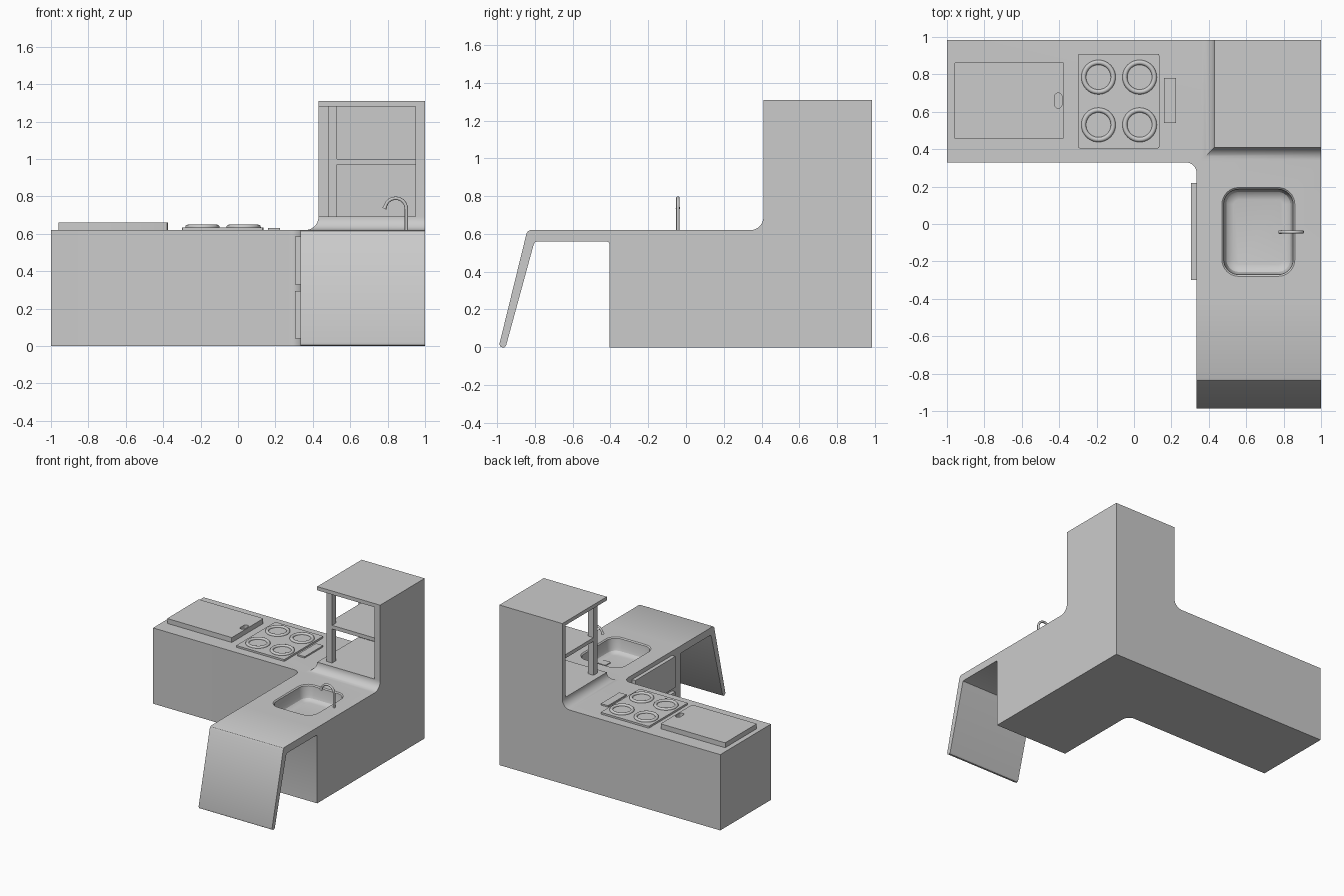
import bpy, bmesh
from math import sin, cos, pi, radians

if "Cube" in bpy.data.objects:
    bpy.data.objects.remove(bpy.data.objects["Cube"])


def finish(ob, angle=30):
    bpy.ops.object.select_all(action='DESELECT')
    ob.select_set(True)
    bpy.context.view_layer.objects.active = ob
    bpy.ops.object.shade_smooth_by_angle(angle=radians(angle))
    return ob


def loft(name, rings):
    """Closed solid through matching rings of 3D points."""
    bm = bmesh.new()
    vs = [[bm.verts.new(p) for p in r] for r in rings]
    n = len(vs[0])
    for a, b in zip(vs, vs[1:]):
        for i in range(n):
            j = (i + 1) % n
            bm.faces.new((a[i], a[j], b[j], b[i]))
    bm.faces.new(vs[0][::-1])
    bm.faces.new(vs[-1])
    bmesh.ops.recalc_face_normals(bm, faces=bm.faces[:])
    me = bpy.data.meshes.new(name)
    bm.to_mesh(me)
    bm.free()
    ob = bpy.data.objects.new(name, me)
    bpy.context.collection.objects.link(ob)
    return ob


def slab(name, pts, z0, z1):
    return loft(name, [[(x, y, z) for x, y in pts] for z in (z0, z1)])


def rect(x0, x1, y0, y1):
    return [(x0, y0), (x1, y0), (x1, y1), (x0, y1)]


def arc(cx, cy, r, a0, a1, n=8):
    return [(cx + r * cos(radians(a0 + (a1 - a0) * i / n)),
             cy + r * sin(radians(a0 + (a1 - a0) * i / n))) for i in range(n + 1)]


def rrect(x0, x1, y0, y1, r, n=8):
    return (arc(x0 + r, y0 + r, r, 180, 270, n) + arc(x1 - r, y0 + r, r, 270, 360, n)
            + arc(x1 - r, y1 - r, r, 0, 90, n) + arc(x0 + r, y1 - r, r, 90, 180, n))


def combine(ob, others):
    """Apply a list of (tool, operation) booleans and remove the tools."""
    for tool, op in others:
        m = ob.modifiers.new('cut', 'BOOLEAN')
        m.object, m.operation, m.solver = tool, op, 'EXACT'
    dg = bpy.context.evaluated_depsgraph_get()
    me = bpy.data.meshes.new_from_object(ob.evaluated_get(dg))
    ob.modifiers.clear()
    ob.data = me
    for tool, _ in others:
        bpy.data.objects.remove(tool)
    return ob


BACK, TOP, SIDE = 0.985, 0.62, 0.335

# L-shaped base cabinets with rounded inner corner
plan = ([(-1, 0.33)] + arc(0.275, 0.27, 0.06, 90, 0)
        + [(SIDE, -0.405), (1, -0.405), (1, BACK), (-1, BACK)])
body = slab('kitchen_body', plan, 0, TOP)

# Table extension that folds down into a slanted leg
fold = [(-0.3, TOP), (-0.825, TOP), (-0.836, 0.615), (-0.844, 0.603),
        (-0.987, 0.02), (-0.985, 0.006), (-0.975, 0), (-0.962, 0), (-0.952, 0.01),
        (-0.806, 0.545), (-0.8, 0.556), (-0.788, 0.56), (-0.42, 0.56),
        (-0.409, 0.556), (-0.405, 0.545), (-0.3, 0.545)]
table = loft('table_extension', [[(x, y, z) for y, z in fold] for x in (SIDE, 1)])

# Tower rising from the counter with a coved foot
R = 0.07
cove = [(0.36, 0.34, 0.5)] + [
    (0.36 + R * sin(t), 0.34 + R * sin(t), TOP + R * (1 - cos(t)))
    for t in [pi / 2 * i / 10 for i in range(11)]] + [(0.43, 0.41, 1.31)]
tower = loft('tower', [[(x, y, z) for x, y in rect(x0, 1, y0, BACK)]
                       for x0, y0, z in cove])
void = slab('shelf_void', rect(0.2, 0.95, 0.2, 0.945), 0.692, 1.28)
combine(tower, [(void, 'DIFFERENCE')])

# Sink basin hollow
basin = [(0.72, 0), (TOP, 0), (0.612, 0.009), (0.54, 0.016),
         (0.518, 0.024), (0.505, 0.04), (0.5, 0.065)]
sink = loft('sink_hollow', [
    [(x, y, z) for x, y in rrect(0.47 + d, 0.86 - d, -0.28 + d, 0.195 - d, 0.09 - d)]
    for z, d in basin])
combine(body, [(table, 'UNION'), (tower, 'UNION'), (sink, 'DIFFERENCE')])
finish(body)

# Corner post and open shelf
finish(slab('corner_post', rect(0.48, 0.53, 0.46, 0.51), 0.692, 1.28))
finish(slab('shelf', [(0.53, 0.46), (0.95, 0.46), (0.95, 0.945), (0.48, 0.945),
                      (0.48, 0.51), (0.53, 0.51)], 0.97, 1.0))

# Drawer fronts on the inner side
for i, z in enumerate((0.04, 0.33)):
    finish(slab(f'drawer_front_{i + 1}', rect(0.305, SIDE, -0.3, 0.22), z, z + 0.255))

# Cutting board with a grip slot
board = slab('cutting_board', rrect(-0.96, -0.375, 0.455, 0.865, 0.008, 3), TOP, 0.66)
slot = slab('grip_slot', rrect(-0.425, -0.385, 0.62, 0.7, 0.019), 0.5, 0.8)
finish(combine(board, [(slot, 'DIFFERENCE')]))

# Hob plate, four burner rings and control panel
finish(slab('hob_plate', rrect(-0.3, 0.135, 0.405, 0.91, 0.008, 3), TOP, 0.635))
for i, (x, y) in enumerate([(-0.19, 0.53), (0.03, 0.53), (-0.19, 0.785), (0.03, 0.785)]):
    bpy.ops.mesh.primitive_torus_add(location=(x, y, 0.636), major_radius=0.079,
                                     minor_radius=0.013, major_segments=40,
                                     minor_segments=12)
    ring = bpy.context.object
    ring.name = f'burner_ring_{i + 1}'
    finish(ring, 60)
finish(slab('hob_controls', rect(0.16, 0.225, 0.54, 0.78), TOP, 0.632))

# Drain plate on the basin floor
finish(slab('drain', rrect(0.735, 0.805, -0.078, -0.008, 0.01, 4), 0.495, 0.508))

# Swan-neck tap
path = [(0.9, 0.61)] + arc(0.843, 0.733, 0.057, 0, 165, 20) + [(0.782, 0.735)]
cu = bpy.data.curves.new('tap', 'CURVE')
cu.dimensions = '3D'
cu.bevel_depth, cu.bevel_resolution, cu.use_fill_caps = 0.009, 4, True
sp = cu.splines.new('POLY')
sp.points.add(len(path) - 1)
for p, (x, z) in zip(sp.points, path):
    p.co = (x, -0.043, z, 1)
    p.radius = 1
sp.points[-1].radius = 1.3
tap = bpy.data.objects.new('tap', cu)
bpy.context.collection.objects.link(tap)
bpy.ops.object.select_all(action='DESELECT')
tap.select_set(True)
bpy.context.view_layer.objects.active = tap
bpy.ops.object.convert(target='MESH')
finish(bpy.context.object, 40)
